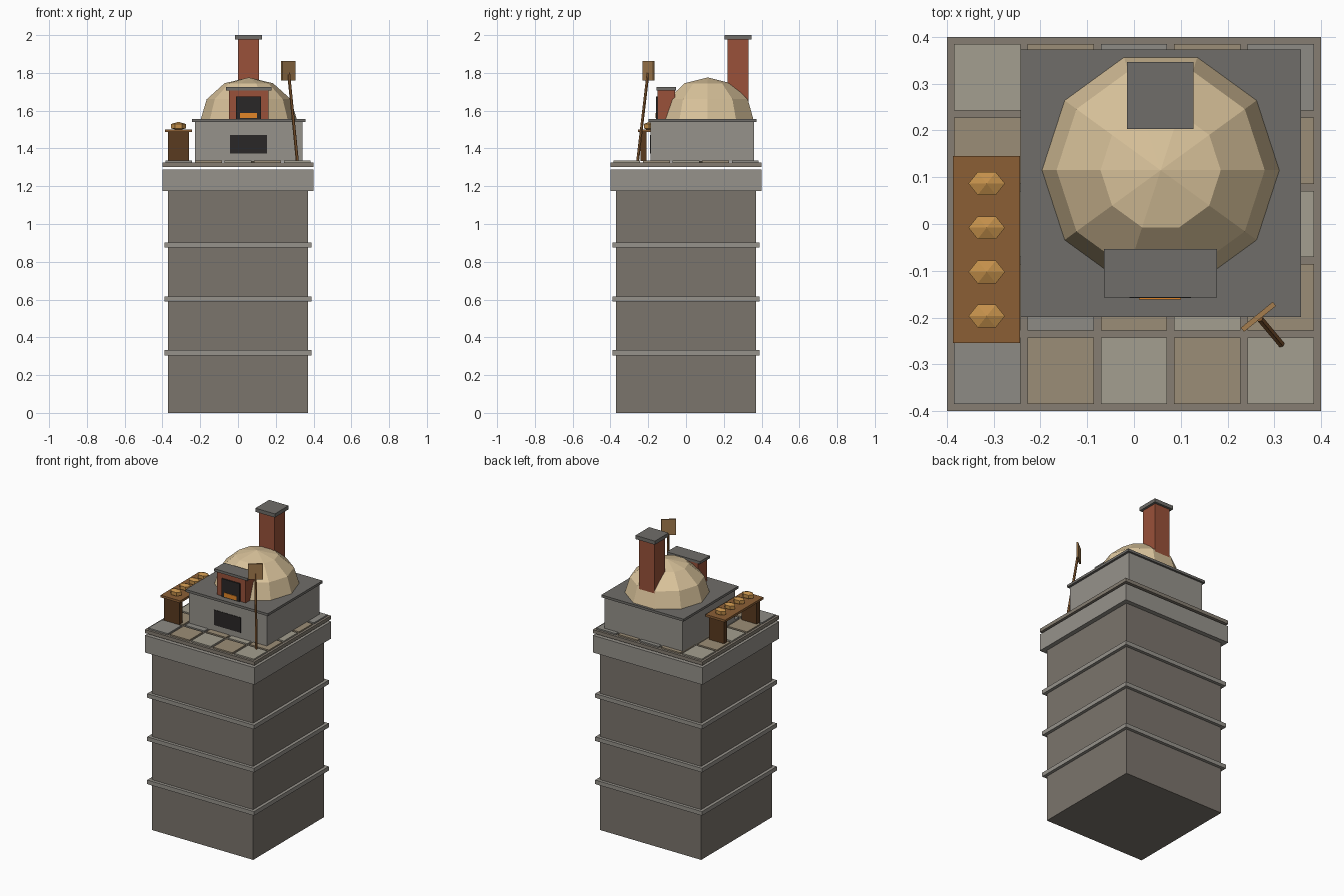
import bpy, math
from mathutils import Vector

if "Cube" in bpy.data.objects:
    bpy.data.objects.remove(bpy.data.objects["Cube"])


def mat(name, hexcol):
    m = bpy.data.materials.new(name)
    rgb = [(int(hexcol[i:i + 2], 16) / 255) ** 2.2 for i in (0, 2, 4)]
    m.diffuse_color = (*rgb, 1)
    m.use_nodes = True
    m.node_tree.nodes["Principled BSDF"].inputs["Base Color"].default_value = m.diffuse_color
    return m


STONE = mat("stone", "7A746C")
TRIM = mat("trim", "95918A")
CAPSTONE = mat("capstone", "6F6D69")
GROUT = mat("grout", "857D72")
TILES = [mat("tile_grey", "8C8A84"), mat("tile_tan", "9A8C76"), mat("tile_light", "A29D8E")]
CLAY = mat("clay", "D9C29A")
BRICK = mat("brick", "98523C")
DARK = mat("soot", "2E2C2B")
EMBER = mat("ember", "E0842C")
WOOD = mat("wood", "8A5F38")
DARKWOOD = mat("dark_wood", "5A3D25")
PALEWOOD = mat("pale_wood", "A37C50")
BREAD = mat("bread", "C38F4C")


def finish(name, material):
    o = bpy.context.object
    o.name = name
    o.data.materials.append(material)
    return o


def box(name, x, y, z, material):
    """Box from (min, max) ranges on each axis."""
    r = (x, y, z)
    bpy.ops.mesh.primitive_cube_add(size=1, location=[(a + b) / 2 for a, b in r])
    o = finish(name, material)
    o.scale = [b - a for a, b in r]
    return o


def block(name, h, z, material):
    return box(name, (-h, h), (-h, h), z, material)


def ball(name, loc, radii, segments, rings, turn, material):
    bpy.ops.mesh.primitive_uv_sphere_add(segments=segments, ring_count=rings, radius=1)
    o = finish(name, material)
    for v in o.data.vertices:
        c, s = math.cos(turn), math.sin(turn)
        x, y, z = v.co
        v.co = ((c * x - s * y) * radii[0], (s * x + c * y) * radii[1], z * radii[2])
    o.location = loc
    return o


# Tower with string courses and coping
block("tower", 0.37, (0, 1.18), STONE)
for i in range(3):
    z = 0.305 + 0.285 * i
    block("string_course", 0.39, (z, z + 0.027), TRIM)
block("tower_cap", 0.4, (1.175, 1.288), TRIM)
block("terrace_slab", 0.4, (1.303, 1.326), GROUT)

# Paving
for r in range(5):
    for c in range(5):
        k = 1 if (r + c) % 2 else (0 if r == c or (r, c) == (4, 2) else 2)
        x, y = (c - 2) * 0.157, (r - 2) * 0.157
        box("paver", (x - 0.071, x + 0.071), (y - 0.071, y + 0.071), (1.324, 1.335), TILES[k])

# Oven base
box("oven_base", (-0.228, 0.342), (-0.188, 0.36), (1.33, 1.545), TRIM)
box("oven_hearth_slab", (-0.243, 0.357), (-0.199, 0.373), (1.54, 1.556), CAPSTONE)
box("wood_store", (-0.042, 0.153), (-0.191, -0.15), (1.372, 1.472), DARK)

# Dome
ball("oven_dome", (0.057, 0.115, 1.545), (0.257, 0.257, 0.231), 10, 6, math.pi / 2, CLAY)

# Oven mouth
box("mouth_surround", (-0.047, 0.161), (-0.15, -0.058), (1.553, 1.71), BRICK)
box("mouth_lintel", (-0.064, 0.178), (-0.157, -0.054), (1.708, 1.725), CAPSTONE)
box("mouth_opening", (-0.01, 0.122), (-0.158, -0.1), (1.556, 1.675), DARK)
box("embers", (0.011, 0.1), (-0.161, -0.1), (1.56, 1.588), EMBER)

# Chimney
box("chimney", (0.0, 0.112), (0.219, 0.331), (1.58, 1.98), BRICK)
box("chimney_cap", (-0.015, 0.127), (0.203, 0.346), (1.976, 2.0), CAPSTONE)

# Bench with loaves
box("bench_top", (-0.387, -0.244), (-0.254, 0.145), (1.486, 1.501), WOOD)
for y in (-0.225, 0.115):
    box("bench_leg", (-0.37, -0.26), (y - 0.016, y + 0.016), (1.333, 1.488), DARKWOOD)
for i in range(4):
    ball("loaf", (-0.315, -0.197 + 0.0945 * i, 1.518), (0.045, 0.0325, 0.023), 6, 3,
         math.pi / 2, BREAD)

# Leaning peel
low, high = Vector((0.314, -0.256, 1.333)), Vector((0.268, -0.201, 1.80))
d = high - low
bpy.ops.mesh.primitive_cylinder_add(vertices=6, radius=0.008, depth=d.length,
                                    location=(low + high) / 2)
handle = finish("peel_handle", WOOD)
handle.rotation_euler = d.to_track_quat('Z', 'Y').to_euler()
blade = box("peel_blade", (0.222, 0.31), (-0.204, -0.193), (1.76, 1.862), PALEWOOD)
blade.rotation_euler.z = math.radians(39)
